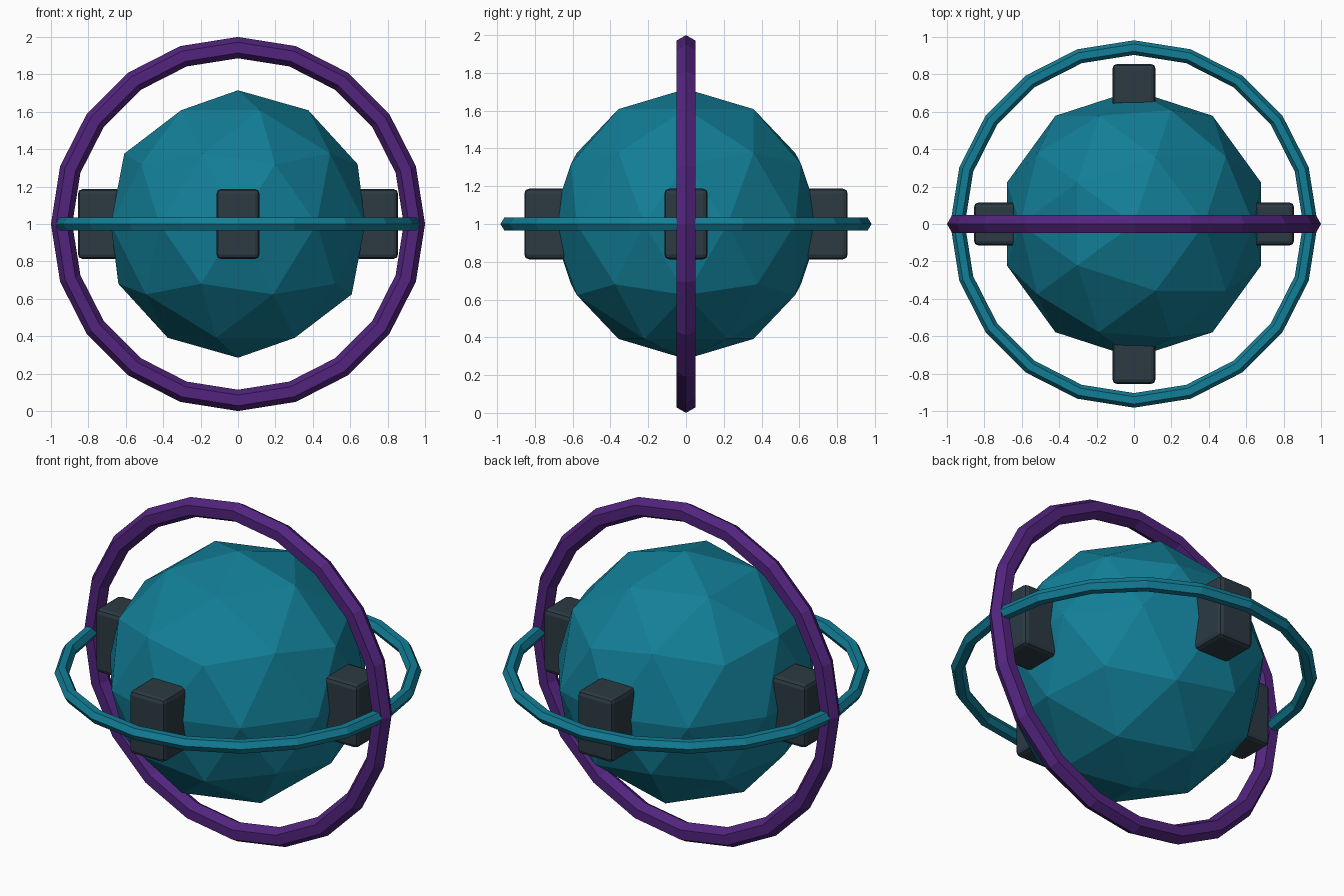
import bpy
from math import radians, cos, sin

if "Cube" in bpy.data.objects:
    bpy.data.objects.remove(bpy.data.objects["Cube"])

CENTRE_Z = 1.0


def material(name, rgb):
    m = bpy.data.materials.new(name)
    m.diffuse_color = (*rgb, 1)
    m.use_nodes = True
    m.node_tree.nodes["Principled BSDF"].inputs["Base Color"].default_value = m.diffuse_color
    return m


teal = material("teal", (0.006, 0.21, 0.31))
purple = material("purple", (0.085, 0.018, 0.21))
charcoal = material("charcoal", (0.025, 0.042, 0.055))


def finish(name, mat):
    ob = bpy.context.object
    ob.name = ob.data.name = name
    ob.data.materials.append(mat)
    return ob


def ring(name, minor, tilt, mat):
    bpy.ops.mesh.primitive_torus_add(
        major_segments=20, minor_segments=6, major_radius=0.943,
        minor_radius=minor, location=(0, 0, CENTRE_Z), rotation=(tilt, 0, 0))
    return finish(name, mat)


# Faceted core
bpy.ops.mesh.primitive_ico_sphere_add(subdivisions=2, radius=0.715,
                                      location=(0, 0, CENTRE_Z))
finish("core", teal)

# Upright and level rings
ring("upright_ring", 0.057, radians(90), purple)
ring("level_ring", 0.039, 0, teal)

# Four bevelled blocks around the equator
for i, side in enumerate(("right", "back", "left", "front")):
    a = radians(90 * i)
    bpy.ops.mesh.primitive_cube_add(
        size=1, location=(0.741 * cos(a), 0.741 * sin(a), CENTRE_Z),
        rotation=(0, 0, a))
    block = finish(side + "_block", charcoal)
    block.scale = (0.23, 0.23, 0.374)
    bpy.ops.object.transform_apply(location=False, rotation=False, scale=True)
    bevel = block.modifiers.new("bevel", 'BEVEL')
    bevel.width = 0.025
    bevel.segments = 2
